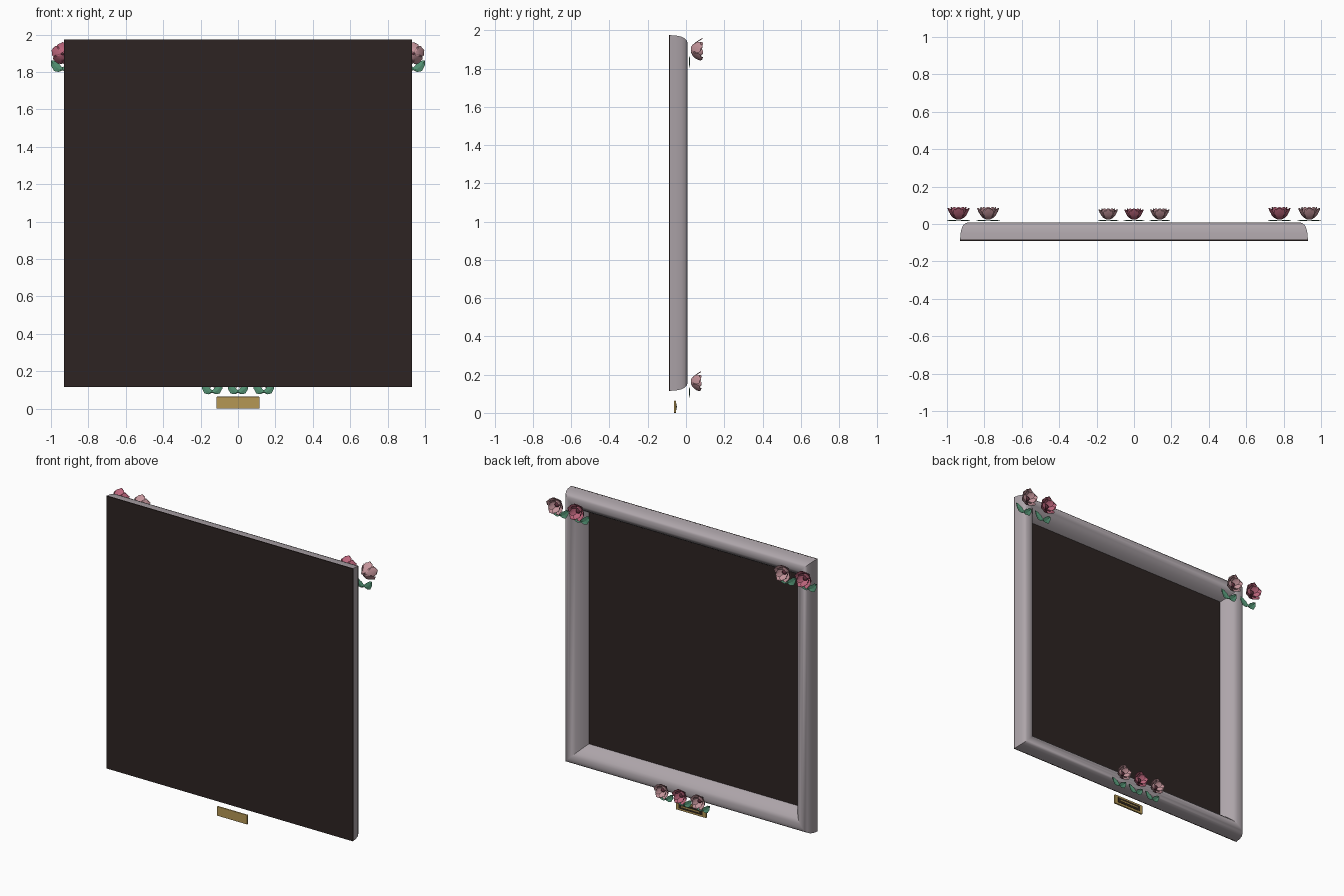
import bpy, bmesh, math
from mathutils import Vector

if "Cube" in bpy.data.objects:
    bpy.data.objects.remove(bpy.data.objects["Cube"])


def mat(name, r, g, b):
    m = bpy.data.materials.new(name)
    m.diffuse_color = (r, g, b, 1)
    m.use_nodes = True
    m.node_tree.nodes["Principled BSDF"].inputs["Base Color"].default_value = m.diffuse_color
    return m


SILVER = mat("warm silver", 0.42, 0.375, 0.40)
BROWN = mat("dark brown", 0.026, 0.017, 0.016)
DEEP = mat("deep rose", 0.50, 0.13, 0.20)
PALE = mat("pale rose", 0.56, 0.30, 0.33)
HEART = mat("dark maroon", 0.10, 0.025, 0.04)
GREEN = mat("leaf green", 0.09, 0.30, 0.18)
GOLD = mat("brass", 0.46, 0.31, 0.09)
INK = mat("plaque black", 0.03, 0.02, 0.012)


def finish(bm, name, material, smooth=None, normals=True):
    if normals:
        bmesh.ops.recalc_face_normals(bm, faces=bm.faces)
    me = bpy.data.meshes.new(name)
    bm.to_mesh(me)
    bm.free()
    me.materials.append(material)
    ob = bpy.data.objects.new(name, me)
    bpy.context.collection.objects.link(ob)
    if smooth:
        bpy.ops.object.select_all(action='DESELECT')
        ob.select_set(True)
        bpy.context.view_layer.objects.active = ob
        bpy.ops.object.shade_smooth_by_angle(angle=math.radians(smooth))
    return ob


def box(name, x, y, z, material, bevel=0):
    bm = bmesh.new()
    bmesh.ops.create_cube(bm, size=1)
    for v in bm.verts:
        v.co = Vector(r[0] + (c + 0.5) * (r[1] - r[0]) for c, r in zip(v.co, (x, y, z)))
    if bevel:
        bmesh.ops.bevel(bm, geom=bm.edges[:], offset=bevel, segments=2, affect='EDGES', profile=0.5)
    return finish(bm, name, material)


def grid_sheet(bm, rows):
    """Skin a list of point rows with quads."""
    vs = [[bm.verts.new(p) for p in row] for row in rows]
    for a, b in zip(vs, vs[1:]):
        for i in range(len(a) - 1):
            bm.faces.new((a[i], a[i + 1], b[i + 1], b[i]))


# Moulded frame: profile of (inset from outer edge, y) swept round a mitred square
HALF, CZ = 0.93, 1.045
profile = [(0, -0.085), (0.003, -0.05), (0.008, -0.025), (0.017, -0.006), (0.03, 0.005),
           (0.047, 0.009), (0.068, 0.004), (0.09, -0.011), (0.11, -0.033),
           (0.127, -0.058), (0.14, -0.085)]
bm = bmesh.new()
corners = [(-1, -1), (1, -1), (1, 1), (-1, 1)]
loops = [[bm.verts.new((cx * (HALF - d), y, CZ + cz * (HALF - d))) for d, y in profile]
         for cx, cz in corners]
for k in range(4):
    a, b = loops[k], loops[(k + 1) % 4]
    for i in range(len(profile)):
        j = (i + 1) % len(profile)
        bm.faces.new((a[i], a[j], b[j], b[i]))
finish(bm, "picture_frame", SILVER, 35)

# Dark board behind the opening
box("back_board", (-HALF, HALF), (-0.09, -0.083), (CZ - HALF, CZ + HALF), BROWN)


def petal_ring(bm, centre, s, count, phase, reach, height, width):
    cx, cy, cz = centre
    for k in range(count):
        a = phase + k * math.tau / count
        rows = []
        for t in (0, 0.2, 0.45, 0.7, 0.88, 1):
            r = reach * (0.12 + 0.88 * t ** 0.8)
            w = width * (0.25 + 0.75 * math.sin(math.pi * min(t * 0.75 + 0.05, 1)))
            w *= 0.35 if t == 1 else 1
            y = height * t ** 1.3
            row = []
            for u in (-1, -0.5, 0, 0.5, 1):
                rr = r - 0.10 * reach * u * u * t       # curled rim
                yy = y + 0.12 * height * u * u * t * (1 - t)
                x = rr * math.cos(a) - u * w * math.sin(a)
                z = rr * math.sin(a) + u * w * math.cos(a)
                row.append((cx + s * x, cy + s * yy, cz + s * z))
            rows.append(row)
        grid_sheet(bm, rows)


def flower(name, x, z, s, material):
    c = (x, 0.025, z)
    # Cup of outer and inner petals
    bm = bmesh.new()
    petal_ring(bm, c, s, 5, math.pi / 2, 0.062, 0.060, 0.030)
    petal_ring(bm, c, s, 5, math.pi / 2 + math.pi / 5, 0.044, 0.065, 0.023)
    finish(bm, name + "_petals", material, 40)
    # Dark heart
    bm = bmesh.new()
    bmesh.ops.create_icosphere(bm, subdivisions=2, radius=0.016 * s)
    bmesh.ops.translate(bm, verts=bm.verts, vec=(x, 0.025 + 0.026 * s, z))
    finish(bm, name + "_heart", HEART, 60)
    # Pair of leaves spreading out and up from below the flower
    bm = bmesh.new()
    for side in (-1, 1):
        start, end = Vector((0.0, -0.088)), Vector((0.062 * side, -0.036))
        across = Vector((-(end - start).y, (end - start).x)).normalized()
        rows = []
        for i in range(7):
            t = i / 6
            mid = start.lerp(end, t) - Vector((0, 0.012 * math.sin(math.pi * t)))
            w = 0.002 + 0.019 * math.sin(math.pi * t) ** 0.8 if 0 < i < 6 else 0.001
            w += 0.003 * (i % 2)                        # toothed edge
            row = []
            for u in (-1, 0, 1):
                p = mid + across * u * w
                row.append((x + s * p.x, 0.018 + 0.004 * abs(u) - 0.003 * t, z + s * p.y))
            rows.append(row)
        grid_sheet(bm, rows)
    finish(bm, name + "_leaves", GREEN)


# Flowers at both upper corners and the middle of the lower rail
for i, (x, m) in enumerate([(-0.938, DEEP), (-0.78, PALE), (0.778, DEEP), (0.937, PALE)]):
    flower("corner_flower_%d" % (i + 1), x, 1.898, 1.0, m)
for i, (x, m) in enumerate([(-0.138, PALE), (0, DEEP), (0.138, PALE)]):
    flower("lower_flower_%d" % (i + 1), x, 0.163, 0.88, m)

# Brass plaque with a dark inlay and a plain brass bar
box("plaque", (-0.115, 0.115), (-0.064, -0.051), (0, 0.064), GOLD, 0.004)
box("plaque_inlay", (-0.09, 0.09), (-0.053, -0.049), (0.014, 0.050), INK)
box("plaque_bar", (-0.07, 0.07), (-0.050, -0.047), (0.028, 0.036), GOLD)
